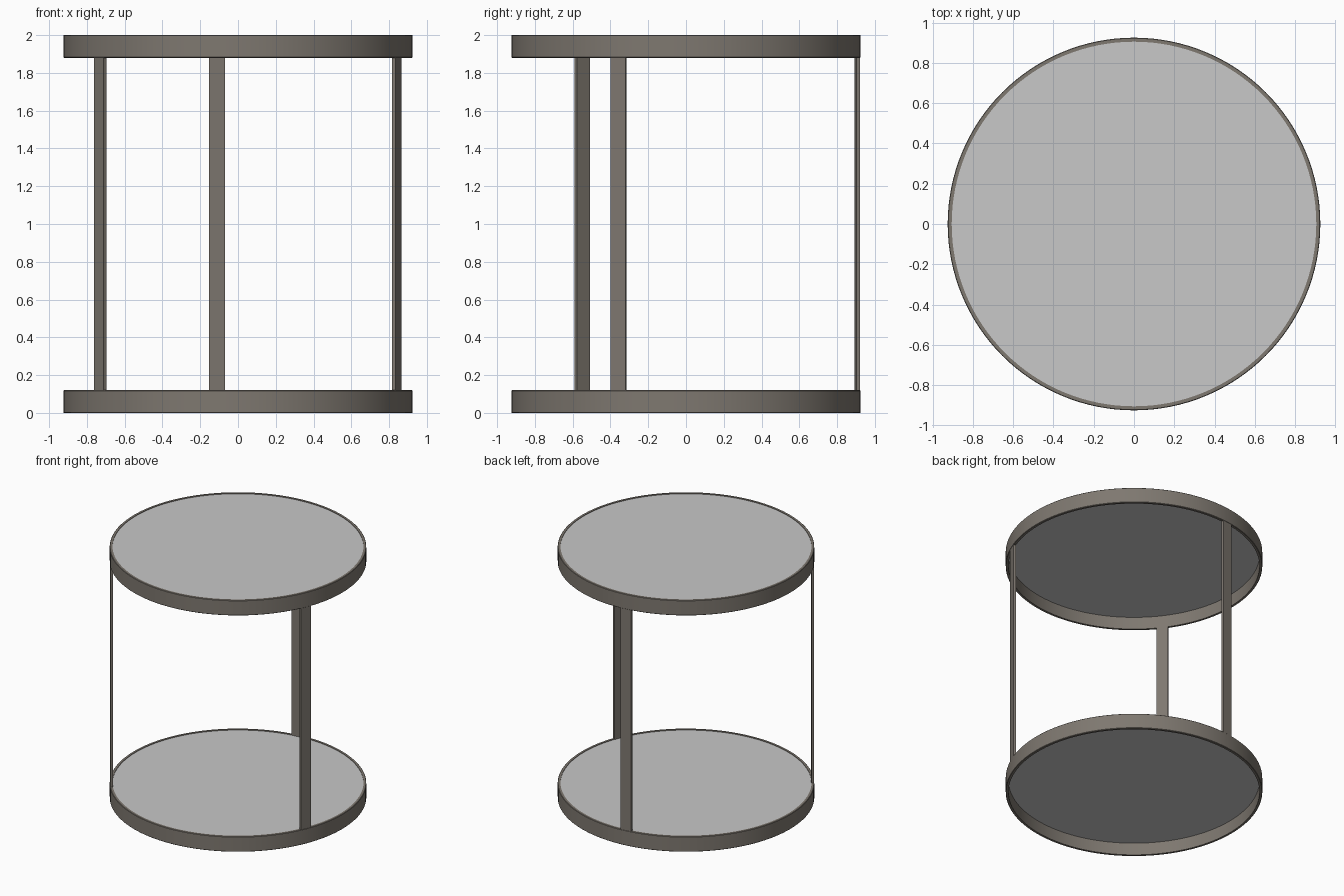
import bpy, bmesh, math
from mathutils import Matrix, Vector

if "Cube" in bpy.data.objects:
    bpy.data.objects.remove(bpy.data.objects["Cube"])

R_OUT, R_IN, RIM_H, SEG = 0.925, 0.905, 0.12, 128


def material(name, rgb):
    m = bpy.data.materials.new(name)
    m.diffuse_color = (*rgb, 1.0)
    m.use_nodes = True
    m.node_tree.nodes["Principled BSDF"].inputs["Base Color"].default_value = m.diffuse_color
    return m


metal = material("bronze metal", (0.21, 0.188, 0.162))
panel = material("light grey panel", (0.58, 0.58, 0.58))


def finish(bm, name, mat):
    bmesh.ops.recalc_face_normals(bm, faces=bm.faces)
    me = bpy.data.meshes.new(name)
    bm.to_mesh(me)
    bm.free()
    ob = bpy.data.objects.new(name, me)
    bpy.context.collection.objects.link(ob)
    me.materials.append(mat)
    bpy.ops.object.select_all(action='DESELECT')
    ob.select_set(True)
    bpy.context.view_layer.objects.active = ob
    bpy.ops.object.shade_smooth_by_angle(angle=math.radians(30))
    return ob


def rim(name, z):
    # closed profile with small chamfers, swept round the z axis
    b, top = 0.003, z + RIM_H
    prof = [(R_IN, z), (R_OUT - b, z), (R_OUT, z + b), (R_OUT, top - b),
            (R_OUT - b, top), (R_IN, top)]
    bm = bmesh.new()
    rings = []
    for i in range(SEG):
        a = 2 * math.pi * i / SEG
        rings.append([bm.verts.new((r * math.cos(a), r * math.sin(a), h)) for r, h in prof])
    for i in range(SEG):
        p, q = rings[i], rings[(i + 1) % SEG]
        for j in range(len(prof)):
            k = (j + 1) % len(prof)
            bm.faces.new((p[j], q[j], q[k], p[k]))
    return finish(bm, name, metal)


def disc(name, z0, z1):
    bm = bmesh.new()
    bmesh.ops.create_cone(bm, cap_ends=True, segments=SEG, radius1=R_IN, radius2=R_IN,
                          depth=z1 - z0, matrix=Matrix.Translation((0, 0, (z0 + z1) / 2)))
    return finish(bm, name, panel)


def post(name, degrees):
    # flat bar standing within the thickness of the rims
    z0, z1 = RIM_H - 0.005, 2 - RIM_H + 0.005
    bm = bmesh.new()
    bmesh.ops.create_cube(bm, size=1)
    bmesh.ops.scale(bm, vec=Vector((0.02, 0.085, z1 - z0)), verts=bm.verts)
    bmesh.ops.translate(bm, vec=Vector((0.913, 0, (z0 + z1) / 2)), verts=bm.verts)
    bmesh.ops.rotate(bm, cent=Vector((0, 0, 0)), verts=bm.verts,
                     matrix=Matrix.Rotation(math.radians(degrees), 3, 'Z'))
    return finish(bm, name, metal)


# two framed round shelves
for label, z in (("lower", 0.0), ("upper", 2 - RIM_H)):
    rim(label + "_rim", z)
    disc(label + "_shelf", z + RIM_H - 0.023, z + RIM_H - 0.004)

# three evenly spaced posts
for i in range(3):
    post(f"post_{i + 1}", 97 + 120 * i)
